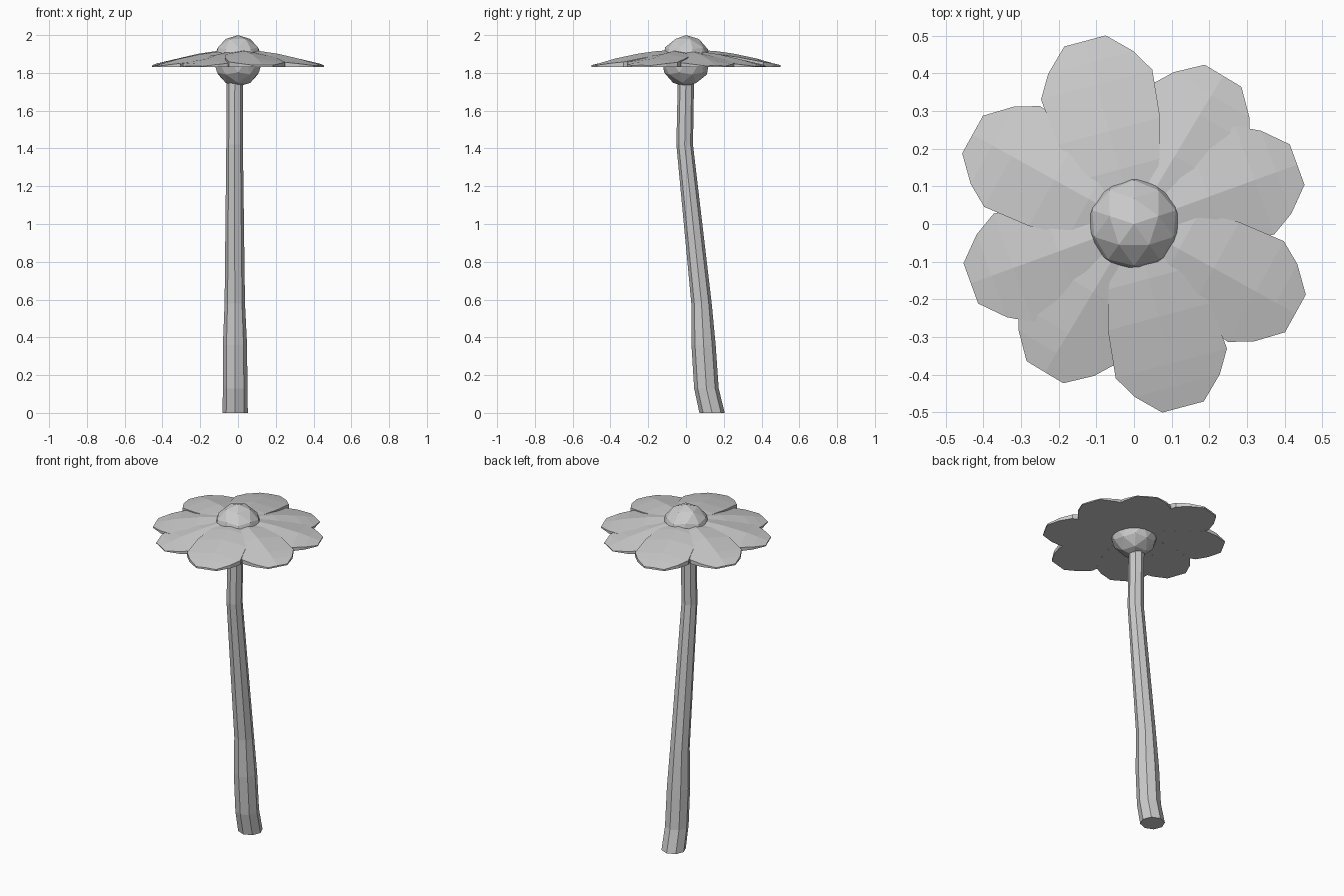
import bpy, bmesh
from math import pi, cos, sin, radians

if "Cube" in bpy.data.objects:
    bpy.data.objects.remove(bpy.data.objects["Cube"])


def make_object(name, bm):
    bmesh.ops.recalc_face_normals(bm, faces=bm.faces)
    mesh = bpy.data.meshes.new(name)
    bm.to_mesh(mesh)
    bm.free()
    obj = bpy.data.objects.new(name, mesh)
    bpy.context.collection.objects.link(obj)
    return obj


# Bent, tapering eight-sided stem: centre x, y, height, radius
SIDES = 8
path = [(-0.015, 0.138, 0.0, 0.067), (-0.015, 0.108, 0.13, 0.065),
        (-0.016, 0.093, 0.36, 0.064), (-0.017, 0.082, 0.58, 0.054),
        (-0.018, -0.007, 1.42, 0.044), (-0.017, 0.0, 1.78, 0.043)]
bm = bmesh.new()
rings = []
for x, y, z, r in path:
    rings.append([bm.verts.new((x + r * cos(2 * pi * i / SIDES),
                                y + r * sin(2 * pi * i / SIDES), z))
                  for i in range(SIDES)])
for a, b in zip(rings, rings[1:]):
    for i in range(SIDES):
        j = (i + 1) % SIDES
        bm.faces.new((a[i], a[j], b[j], b[i]))
bm.faces.new(rings[0])
bm.faces.new(rings[-1])
make_object("stem", bm)

# Faceted ball in the middle of the flower
bpy.ops.mesh.primitive_ico_sphere_add(subdivisions=2, radius=0.13,
                                      location=(0, 0, 1.8635),
                                      rotation=(0, 0, radians(18)))
ball = bpy.context.object
ball.name = "flower_centre"
ball.scale.z = 1.05

# Petal rows: distance out, half width, height of centre line, height of edge
ROWS = [(0.06, 0.075, 1.918, 1.905), (0.15, 0.110, 1.917, 1.898),
        (0.255, 0.140, 1.903, 1.882), (0.383, 0.153, 1.877, 1.858),
        (0.444, 0.117, 1.860, 1.851), (0.503, 0.057, 1.843, 1.841)]


def petal(name, angle, shift, drop):
    a = radians(angle)
    bm = bmesh.new()

    def vert(u, v, z):
        return bm.verts.new((u * cos(a) - v * sin(a), u * sin(a) + v * cos(a), z))

    floor = 1.832 - drop * 0.1
    top, under = [], []
    for u, w, zc, ze in ROWS:
        u -= shift
        top.append([vert(u, -w, ze - drop), vert(u, 0, zc - drop), vert(u, w, ze - drop)])
        under.append([vert(u, -w, floor), vert(u, 0, floor), vert(u, w, floor)])
    for i in range(len(ROWS) - 1):
        for g in (top, under):
            for k in (0, 1):
                bm.faces.new((g[i][k], g[i][k + 1], g[i + 1][k + 1], g[i + 1][k]))
        for k in (0, 2):
            bm.faces.new((top[i][k], top[i + 1][k], under[i + 1][k], under[i][k]))
    for i in (0, -1):
        for k in (0, 1):
            bm.faces.new((top[i][k], top[i][k + 1], under[i][k + 1], under[i][k]))
    make_object(name, bm)


# Four petals, each repeated half a turn round, overlapping like shingles
number = 1
for angle, shift, drop in [(285, 0, 0), (331, 0.013, 0.002),
                           (20, 0.042, 0.004), (59, 0.044, 0.006)]:
    for turn in (0, 180):
        petal(f"petal_{number}", angle + turn, shift, drop)
        number += 1
